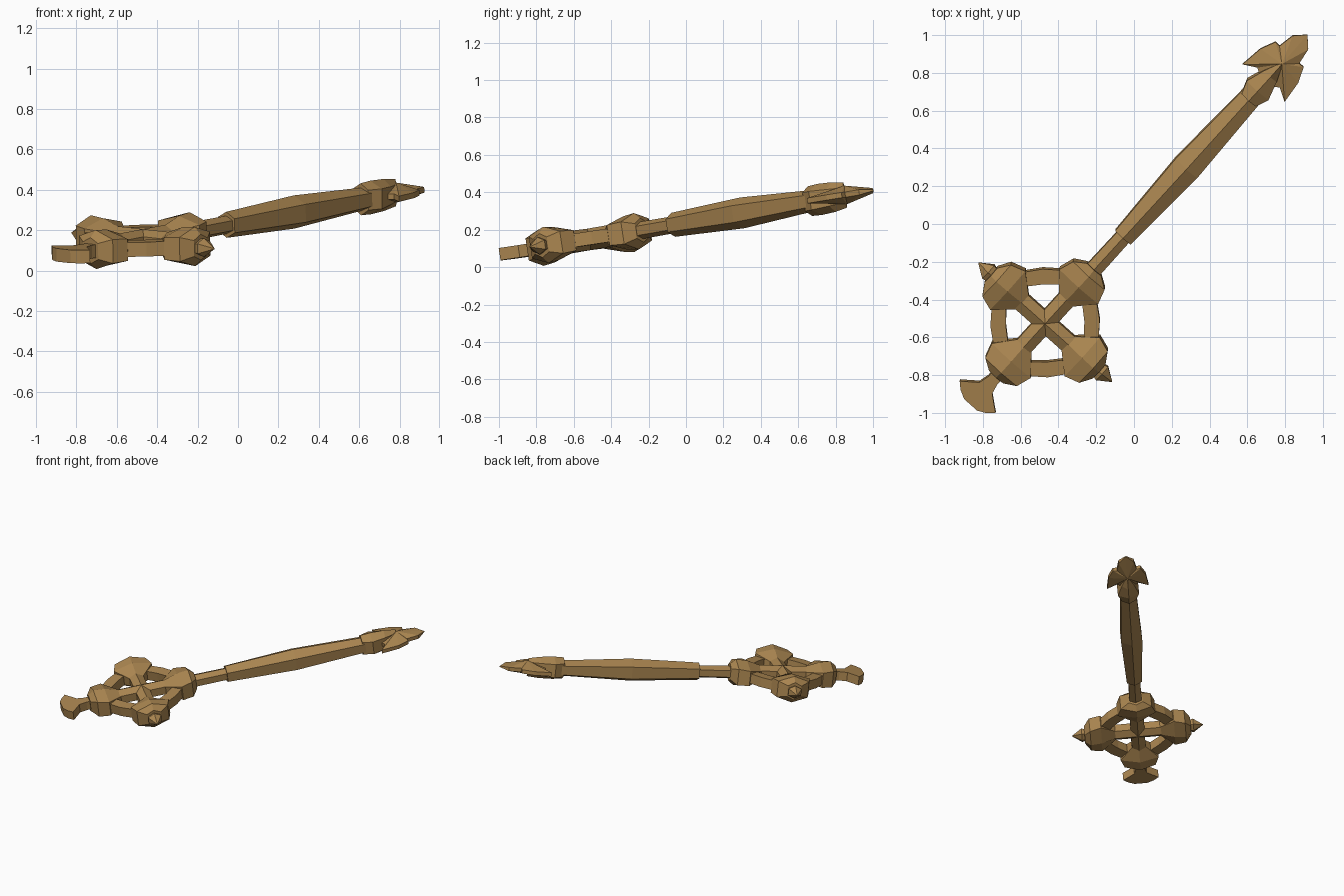
import bpy, math
from mathutils import Matrix, Vector

if "Cube" in bpy.data.objects:
    bpy.data.objects.remove(bpy.data.objects["Cube"])

# Tilted frame of the whole staff: x = across, y = along the shaft, z = its upper side
U = Vector((0.674, 0.739, 0.128))
W = Vector((0.739, -0.674, -0.086))
W = (W - U * (W.dot(U) / U.dot(U))).normalized()
N = W.cross(U).normalized()
FRAME = Matrix.Translation((-0.47, -0.52, 0.148)) @ Matrix((W, U, N)).transposed().to_4x4()

bronze = bpy.data.materials.new("aged_bronze")
bronze.diffuse_color = (0.40, 0.235, 0.08, 1)
bronze.use_nodes = True
bronze.node_tree.nodes["Principled BSDF"].inputs["Base Color"].default_value = bronze.diffuse_color


def add(name, verts, faces, turn=0):
    """Make one flat-shaded part, turned in quarter steps about the ring centre."""
    me = bpy.data.meshes.new(name)
    me.from_pydata(verts, [], faces)
    me.transform(FRAME @ Matrix.Rotation(math.radians(90 * turn), 4, 'Z'))
    me.materials.append(bronze)
    ob = bpy.data.objects.new(name, me)
    bpy.context.collection.objects.link(ob)
    bpy.context.view_layer.objects.active = ob
    bpy.ops.object.mode_set(mode='EDIT')
    bpy.ops.mesh.select_all(action='SELECT')
    bpy.ops.mesh.normals_make_consistent(inside=False)
    bpy.ops.object.mode_set(mode='OBJECT')
    return ob


def loft(name, sections, turn=0):
    """Ridged six-sided bar; section = (along, half width, side height, ridge height)."""
    verts, faces = [], []
    for y, w, s, h in sections:
        verts += [(0, y, h), (w, y, s), (w, y, -s), (0, y, -h), (-w, y, -s), (-w, y, s)]
    for k in range(len(sections) - 1):
        for i in range(6):
            j = (i + 1) % 6
            faces.append((6 * k + i, 6 * k + j, 6 * k + 6 + j, 6 * k + 6 + i))
    last = 6 * (len(sections) - 1)
    faces += [tuple(range(6)), tuple(range(last, last + 6))]
    return add(name, verts, faces, turn)


def plate(name, outline, half, turn=0):
    """Flat outline given thickness."""
    n = len(outline)
    verts = [(x, y, half) for x, y in outline] + [(x, y, -half) for x, y in outline]
    faces = [tuple(range(n)), tuple(range(n, 2 * n))]
    faces += [(i, (i + 1) % n, n + (i + 1) % n, n + i) for i in range(n)]
    return add(name, verts, faces, turn)


# Shaft: thin collar, then the long swelling pole
loft("shaft_collar", [(0.33, 0.045, 0.025, 0.047), (0.63, 0.042, 0.025, 0.045)])
loft("shaft_pole", [(0.612, 0.055, 0.035, 0.065), (1.11, 0.077, 0.045, 0.083),
                    (1.66, 0.056, 0.032, 0.055)])

# Cross arms, faceted end blocks and the ring bars between them
for t in range(4):
    loft("cross_arm", [(0, 0.05, 0.03, 0.058), (0.22, 0.05, 0.03, 0.058)], t)
    loft("end_block", [(0.16, 0.048, 0.028, 0.055), (0.265, 0.138, 0.055, 0.09),
                       (0.345, 0.112, 0.06, 0.098), (0.385, 0.05, 0.04, 0.065)], t)
    plate("ring_bar", [(0.085, 0.20), (0.145, 0.148), (0.148, 0.145), (0.20, 0.085),
                       (0.275, 0.115), (0.206, 0.202), (0.202, 0.206), (0.115, 0.275)], 0.036, t)

# Pointed studs on the two side arms
for t in (1, 3):
    loft("side_stud", [(0.36, 0.036, 0.02, 0.036), (0.405, 0.047, 0.025, 0.047),
                       (0.475, 0.002, 0.001, 0.002)], t)

# Crescent foot at the tail
half = [(0.034, -0.36), (0.032, -0.41), (0.045, -0.465), (0.085, -0.497),
        (0.128, -0.53), (0.092, -0.562), (0.046, -0.585)]
plate("tail_crescent", half + [(-x, y) for x, y in reversed(half)], 0.033)

# Head socket
loft("head_socket", [(1.60, 0.05, 0.05, 0.08), (1.67, 0.077, 0.05, 0.084),
                     (1.77, 0.045, 0.045, 0.08), (1.855, 0.008, 0.04, 0.068)])

# Barbed blade: outline edge rising to a central apex above and below
side = [(0.04, 1.73), (0.08, 1.755), (0.15, 1.715), (0.135, 1.84),
        (0.10, 1.92), (0.07, 1.918), (0.055, 2.005)]
rim = side + [(0, 2.06)] + [(-x, y) for x, y in reversed(side)]
n = len(rim)
edge = [0.003 if y > 2.05 else 0.014 for x, y in rim]
verts = [(x, y, e) for (x, y), e in zip(rim, edge)] + [(x, y, -e) for (x, y), e in zip(rim, edge)]
verts += [(0, 1.86, 0.05), (0, 1.86, -0.05)]
faces = []
for i in range(n):
    j = (i + 1) % n
    faces += [(i, j, 2 * n), (n + i, n + j, 2 * n + 1), (i, j, n + j, n + i)]
add("barbed_blade", verts, faces)
